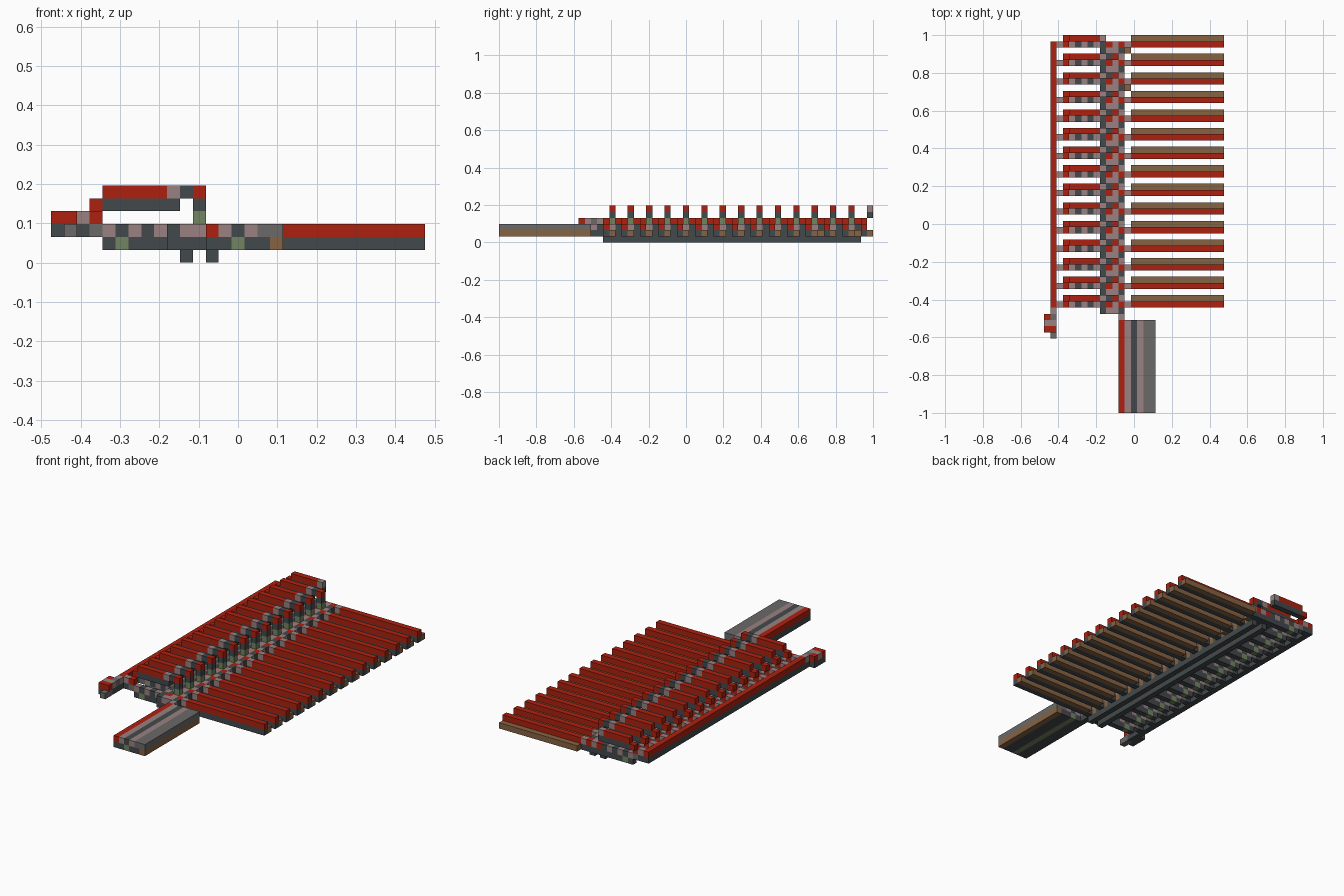
import bpy
import bmesh
from mathutils import Matrix, Vector

cube = bpy.data.objects.get("Cube")
if cube:
    bpy.data.objects.remove(cube)

U = 2 / 61                      # size of one block
ORIGIN = Vector((-14.5, -30.5, 0))
ROWS = [17 + 3 * n for n in range(15)]


def material(name, colour):
    m = bpy.data.materials.new(name)
    m.use_nodes = True
    rgba = (*colour, 1)
    m.diffuse_color = rgba
    m.node_tree.nodes["Principled BSDF"].inputs["Base Color"].default_value = rgba
    return m


MATS = {
    "R": material("red", (0.42, 0.015, 0.005)),
    "D": material("dark slate", (0.055, 0.066, 0.07)),
    "L": material("pale pink grey", (0.32, 0.22, 0.22)),
    "G": material("moss green", (0.17, 0.23, 0.12)),
    "B": material("brown", (0.24, 0.125, 0.055)),
    "M": material("mid grey", (0.15, 0.14, 0.14)),
}
KEYS = list(MATS)


class Part:
    """A mesh gathered from boxes placed on the block grid."""

    def __init__(self, name):
        self.name = name
        self.bm = bmesh.new()

    def box(self, colour, x, y, z, w=1, d=1, h=1):
        size = Vector((w, d, h))
        centre = (Vector((x, y, z)) + size / 2 + ORIGIN) * U
        mat = Matrix.Translation(centre) @ Matrix.Diagonal((*(size * U), 1))
        verts = bmesh.ops.create_cube(self.bm, size=1, matrix=mat)["verts"]
        for f in {f for v in verts for f in v.link_faces}:
            f.material_index = KEYS.index(colour)

    def run(self, colours, x, y, z, d=1):
        """A line of blocks along x, one letter per block."""
        for n, c in enumerate(colours):
            if c != " ":
                self.box(c, x + n, y, z, d=d)

    def finish(self):
        mesh = bpy.data.meshes.new(self.name)
        self.bm.to_mesh(mesh)
        self.bm.free()
        for m in MATS.values():
            mesh.materials.append(m)
        bpy.context.collection.objects.link(bpy.data.objects.new(self.name, mesh))


# Long bars on the left side, red on dark with a lower brown bar behind
bars = Part("side_bars")
for y in ROWS:
    bars.box("R", 14, y, 2, w=15)
    bars.box("D", 14, y, 1, w=15)
    bars.box("B", 14, y + 1, 1, w=15)
    bars.box("L", 13, y, 2)
    bars.box("D", 13, y, 1)
for y in (52, 58):
    bars.box("B", 13, y, 1)
bars.finish()

# Raised arms reaching from the rail over the spine
arms = Part("raised_arms")
for y in ROWS:
    last = y == ROWS[-1]
    arms.box("R", 3, y + 1, 4)
    arms.run("RRRRRL" if last else "RRRRRLDR", 4, y + 1, 5)
    arms.box("D", 4, y + 1, 4, w=6)
    if not last:
        arms.box("D", 11, y + 1, 4)
        arms.box("G", 11, y + 1, 3)
arms.finish()

# Low arms beside each raised arm
low = Part("low_arms")
for y in ROWS:
    low.run("LR", 2, y, 3)
    low.run("DM", 2, y, 2)
    low.run("LDLDL", 4, y, 2)
    low.run("DGDDD", 4, y, 1)
low.finish()

# Central spine with a repeating three-block pattern
spine = Part("spine")
patterns = ["DLLD", "DRLR", "LDLL"]
for y in range(16, 60):
    spine.run(patterns[(y - 16) % 3], 9, y, 2)
    spine.run("DDDB" if y % 3 == 0 else "DDDD", 9, y, 1)
spine.box("L", 12, 15, 2)
spine.box("D", 12, 15, 1)
spine.finish()

# Two runners under the spine
runners = Part("under_runners")
for x in (10, 12):
    runners.box("D", x, 17, 0, d=42)
runners.finish()

# Rail along the right edge
rail = Part("edge_rail")
rail.box("R", 1, 17, 3, d=43)
rail.box("D", 1, 17, 2, d=43)
rail.finish()

# Small block cluster at the front of the rail
cluster = Part("rail_end")
for y, top, base in ((13, "RR", "DM"), (14, "LL", "DD"), (15, "RM", "DD"), (16, " L", " D")):
    cluster.run(top, 0, y, 3)
    cluster.run(base, 0, y, 2)
cluster.box("M", 1, 12, 2)
cluster.finish()

# Striped slab leading forward from the spine
slab = Part("front_slab")
slab.run("RLDLMM", 12, 0, 2, d=15)
slab.run("DDGDDB", 12, 0, 1, d=15)
slab.finish()
